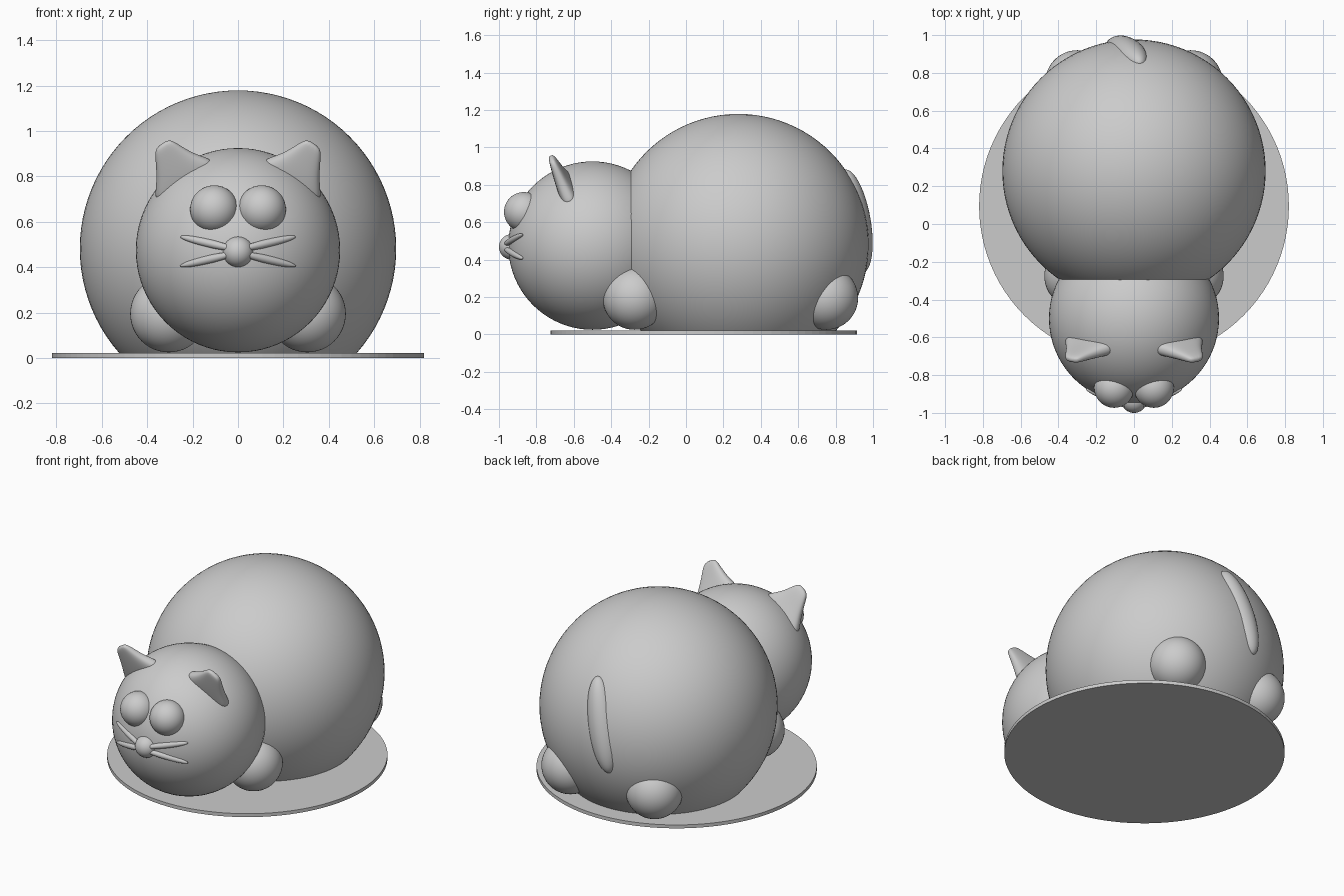
import bpy, bmesh
from math import cos, sin, pi
from mathutils import Vector, Matrix

cube = bpy.data.objects.get("Cube")
if cube:
    bpy.data.objects.remove(cube, do_unlink=True)

grey = bpy.data.materials.new("plain grey")
grey.use_nodes = True
grey.diffuse_color = (0.6, 0.6, 0.6, 1)
grey.node_tree.nodes["Principled BSDF"].inputs["Base Color"].default_value = (0.6, 0.6, 0.6, 1)


def finish(name, bm, smooth=True):
    """Turn a bmesh into a coloured object."""
    bmesh.ops.recalc_face_normals(bm, faces=bm.faces)
    for f in bm.faces:
        f.smooth = smooth
    mesh = bpy.data.meshes.new(name)
    bm.to_mesh(mesh)
    bm.free()
    mesh.materials.append(grey)
    obj = bpy.data.objects.new(name, mesh)
    bpy.context.collection.objects.link(obj)
    return obj


def ball(name, centre, radius, floor=None, segments=48):
    bm = bmesh.new()
    bmesh.ops.create_uvsphere(bm, u_segments=segments, v_segments=segments // 2, radius=radius,
                              matrix=Matrix.Translation(centre))
    if floor is not None:  # flatten the underside where it rests on the base
        bmesh.ops.bisect_plane(bm, geom=bm.verts[:] + bm.edges[:] + bm.faces[:],
                               plane_co=(0, 0, floor), plane_no=(0, 0, -1), clear_outer=True)
        bmesh.ops.holes_fill(bm, edges=[e for e in bm.edges if e.is_boundary])
    return finish(name, bm)


def spindle(name, start, end, radius):
    """Long ellipsoid between two points."""
    start, end = Vector(start), Vector(end)
    axis = end - start
    turn = axis.to_track_quat('Z', 'Y').to_matrix().to_4x4()
    size = Matrix.Diagonal((radius, radius, axis.length / 2, 1))
    bm = bmesh.new()
    bmesh.ops.create_uvsphere(bm, u_segments=32, v_segments=24, radius=1,
                              matrix=Matrix.Translation((start + end) / 2) @ turn @ size)
    return finish(name, bm)


def ear(name, side):
    """Flattened tapering loft, leaning forward to an outer tip."""
    across = Vector((0.83, 0.15, -0.56)).normalized()
    thick = across.cross(Vector((0.1, -0.08, 0.16))).normalized()
    sections = [((0.232, -0.638, 0.775), 0.150, 0.045),
                ((0.242, -0.645, 0.790), 0.155, 0.048),
                ((0.277, -0.675, 0.845), 0.098, 0.036),
                ((0.318, -0.706, 0.915), 0.058, 0.024),
                ((0.335, -0.722, 0.945), 0.036, 0.014)]
    bm = bmesh.new()
    rings = []
    count = 16
    for centre, width, depth in sections:
        ring = []
        for i in range(count):
            c, s = cos(2 * pi * i / count), sin(2 * pi * i / count)
            # squarish oval cross-section
            u = width * abs(c) ** 0.7 * (1 if c > 0 else -1)
            v = depth * abs(s) ** 0.7 * (1 if s > 0 else -1)
            p = Vector(centre) + across * u + thick * v
            ring.append(bm.verts.new((p.x * side, p.y, p.z)))
        rings.append(ring)
    for low, high in zip(rings, rings[1:]):
        for i in range(count):
            j = (i + 1) % count
            bm.faces.new((low[i], low[j], high[j], high[i]))
    bm.faces.new(rings[0])
    bm.faces.new(rings[-1])
    obj = finish(name, bm)
    obj.modifiers.new("soften", 'SUBSURF').levels = 2
    obj.modifiers["soften"].render_levels = 2
    return obj


# Round base plate
bm = bmesh.new()
bmesh.ops.create_cone(bm, cap_ends=True, segments=96, radius1=0.82, radius2=0.82, depth=0.022,
                      matrix=Matrix.Translation((0, 0.095, 0.011)))
finish("base_plate", bm, smooth=False)

# Body and head
ball("body", (0, 0.28, 0.482), 0.697, floor=0.01, segments=96)
ball("head", (0, -0.5, 0.475), 0.45, segments=80)

# Paired features
for side, label in ((1, "left"), (-1, "right")):
    ball(label + "_front_paw", (side * 0.305, -0.275, 0.195), 0.17)
    ball(label + "_back_paw", (side * 0.3, 0.75, 0.195), 0.17)
    ball(label + "_eye", (side * 0.105, -0.867, 0.655), 0.106)
    ear(label + "_ear", side)
    for lift, level in ((1, "upper"), (-1, "lower")):
        spindle(label + "_" + level + "_whisker",
                (side * 0.01, -0.975, 0.47 + lift * 0.008),
                (side * 0.255, -0.873, 0.47 + lift * 0.065), 0.018)

# Nose and tail
ball("nose", (0, -0.932, 0.468), 0.068)
spindle("tail", (0.035, 0.85, 0.88), (-0.115, 0.945, 0.33), 0.09)
